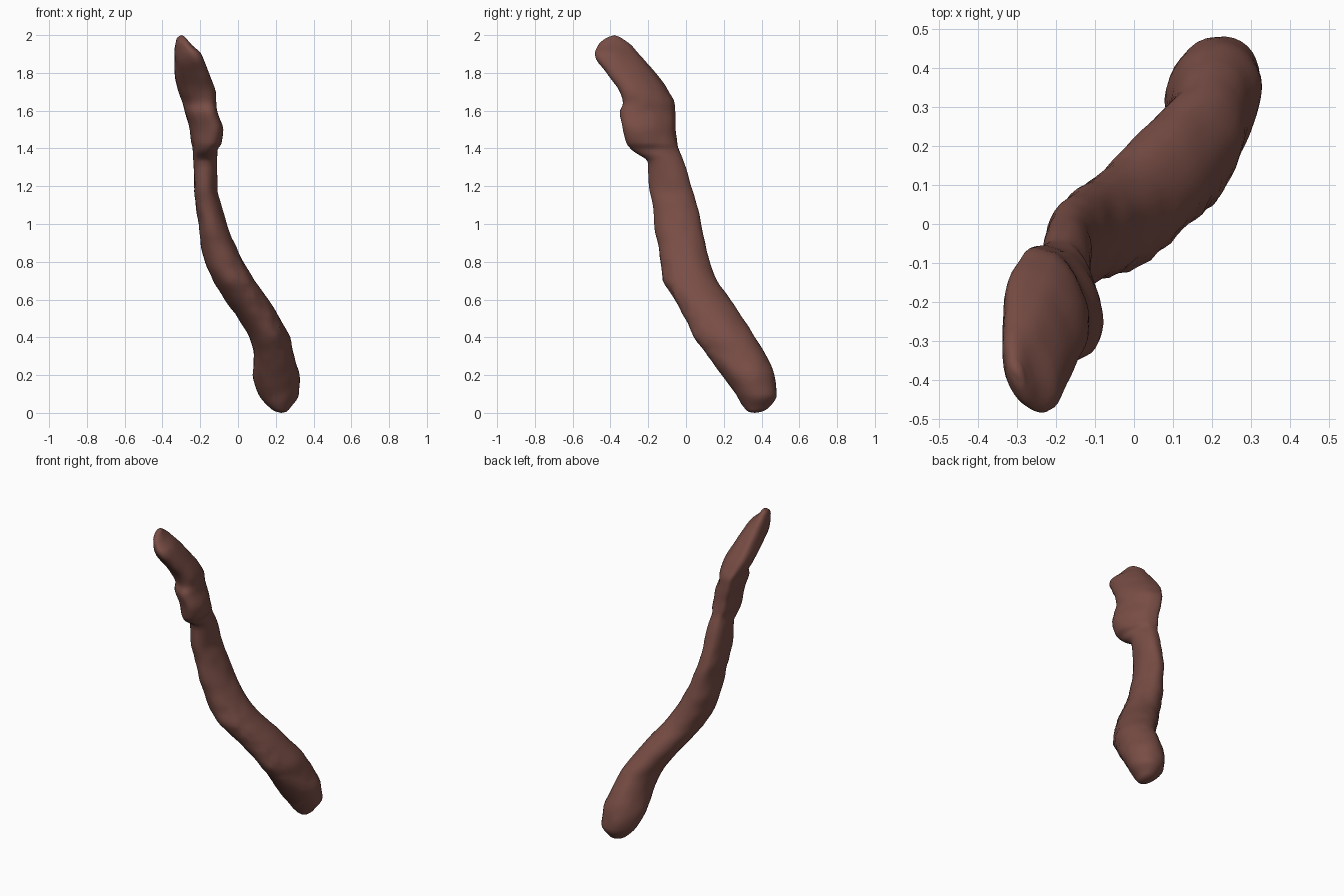
import bpy, bmesh, math, random
from mathutils import Vector, noise

if "Cube" in bpy.data.objects:
    bpy.data.objects.remove(bpy.data.objects["Cube"])

random.seed(4)
# Cross-sections up the body: z, x min, x max, y min, y max
SECTIONS = [
    (0.005, .205, .255, .33, .395), (0.03, .165, .28, .305, .44), (0.1, .11, .32, .262, .48),
    (0.2, .08, .325, .19, .467), (0.3, .083, .298, .115, .425), (0.4, .06, .275, .045, .365),
    (0.5, 0, .222, -.005, .30), (0.6, -.07, .16, -.06, .235), (0.7, -.13, .09, -.12, .165),
    (0.8, -.175, .03, -.135, .125), (0.9, -.20, -.02, -.152, .10), (1.0, -.207, -.06, -.17, .08),
    (1.1, -.225, -.09, -.177, .06), (1.2, -.232, -.11, -.195, .03), (1.33, -.236, -.11, -.205, -.01),
    (1.39, -.238, -.11, -.285, -.035), (1.43, -.247, -.088, -.315, -.045), (1.5, -.257, -.08, -.335, -.055),
    (1.59, -.28, -.11, -.35, -.058), (1.64, -.292, -.115, -.333, -.062), (1.7, -.315, -.12, -.352, -.09),
    (1.8, -.335, -.155, -.42, -.16), (1.9, -.336, -.195, -.482, -.25), (1.95, -.333, -.245, -.465, -.295),
    (1.98, -.325, -.27, -.43, -.335), (1.995, -.31, -.285, -.395, -.365),
]
SIDES = 32


def smoothstep(a, b, v):
    t = max(0, min(1, (v - a) / (b - a)))
    return t * t * (3 - 2 * t)


def refine(rows, steps=4):
    # Monotone-limited cubic between sections
    def slope(i, k):
        if i in (0, len(rows) - 1):
            return None
        d0 = (rows[i][k] - rows[i-1][k]) / (rows[i][0] - rows[i-1][0])
        d1 = (rows[i+1][k] - rows[i][k]) / (rows[i+1][0] - rows[i][0])
        return 0 if d0 * d1 <= 0 else 2 * d0 * d1 / (d0 + d1)
    out = []
    for i in range(len(rows) - 1):
        p, q = rows[i], rows[i + 1]
        h = q[0] - p[0]
        for s in range(steps):
            t = s / steps
            row = [p[0] + h * t]
            for k in range(1, 5):
                d = (q[k] - p[k]) / h
                m0, m1 = slope(i, k), slope(i + 1, k)
                m0 = 1.8 * d if m0 is None else m0
                m1 = 1.8 * d if m1 is None else m1
                row.append((2*t**3 - 3*t**2 + 1) * p[k] + (t**3 - 2*t**2 + t) * h * m0
                           + (3*t**2 - 2*t**3) * q[k] + (t**3 - t**2) * h * m1)
            out.append(row)
    return out + [list(rows[-1])]


def ring(z, x0, x1, y0, y1):
    # Slanted oval, flattened on its left side higher up
    a, b = (x1 - x0) / 2, (y1 - y0) / 2
    cx, cy = (x0 + x1) / 2, (y0 + y1) / 2
    upper = smoothstep(1.25, 1.5, z)
    phase = math.asin(-0.42 * upper + 0.08 * (1 - upper))
    flat = smoothstep(0.85, 1.2, z) * (1 - smoothstep(1.85, 1.98, z))
    pts = []
    for i in range(SIDES):
        t = 2 * math.pi * i / SIDES
        c = math.cos(t)
        if c < 0:
            c = -abs(c) ** (1 - 0.4 * flat)
        x, y = cx + a * c, cy + b * math.sin(t + phase)
        # Chipped strip along the front right of the lower half
        chip = smoothstep(.2, .4, z) * (1 - smoothstep(.75, .95, z)) * max(0, math.cos(t + 0.9)) ** 4
        n = 0.005 * noise.noise(Vector((x, y, z)) * 14)
        n += chip * random.uniform(-0.008, 0.004)
        pts.append((x + n * math.cos(t), y + n * math.sin(t), z))
    return pts


# Twisted body
bm = bmesh.new()
loops = [[bm.verts.new(p) for p in ring(*row)] for row in refine(SECTIONS)]
for lo, hi in zip(loops, loops[1:]):
    for i in range(SIDES):
        j = (i + 1) % SIDES
        bm.faces.new((lo[i], lo[j], hi[j], hi[i]))
# Rounded tips
for loop, z in ((loops[0], 0.0), (loops[-1], 2.0)):
    mid = sum((v.co for v in loop), Vector()) / SIDES
    tip = bm.verts.new((mid.x, mid.y, z))
    for i in range(SIDES):
        bm.faces.new((loop[i], loop[(i + 1) % SIDES], tip))
bmesh.ops.recalc_face_normals(bm, faces=bm.faces)
mesh = bpy.data.meshes.new("twisted_body")
bm.to_mesh(mesh)
bm.free()
body = bpy.data.objects.new("twisted_body", mesh)
bpy.context.collection.objects.link(body)

mat = bpy.data.materials.new("reddish_brown")
mat.diffuse_color = (0.19, 0.075, 0.06, 1)
mat.use_nodes = True
mat.node_tree.nodes["Principled BSDF"].inputs["Base Color"].default_value = mat.diffuse_color
mesh.materials.append(mat)

bpy.context.view_layer.objects.active = body
body.select_set(True)
bpy.ops.object.shade_smooth_by_angle(angle=math.radians(40))
